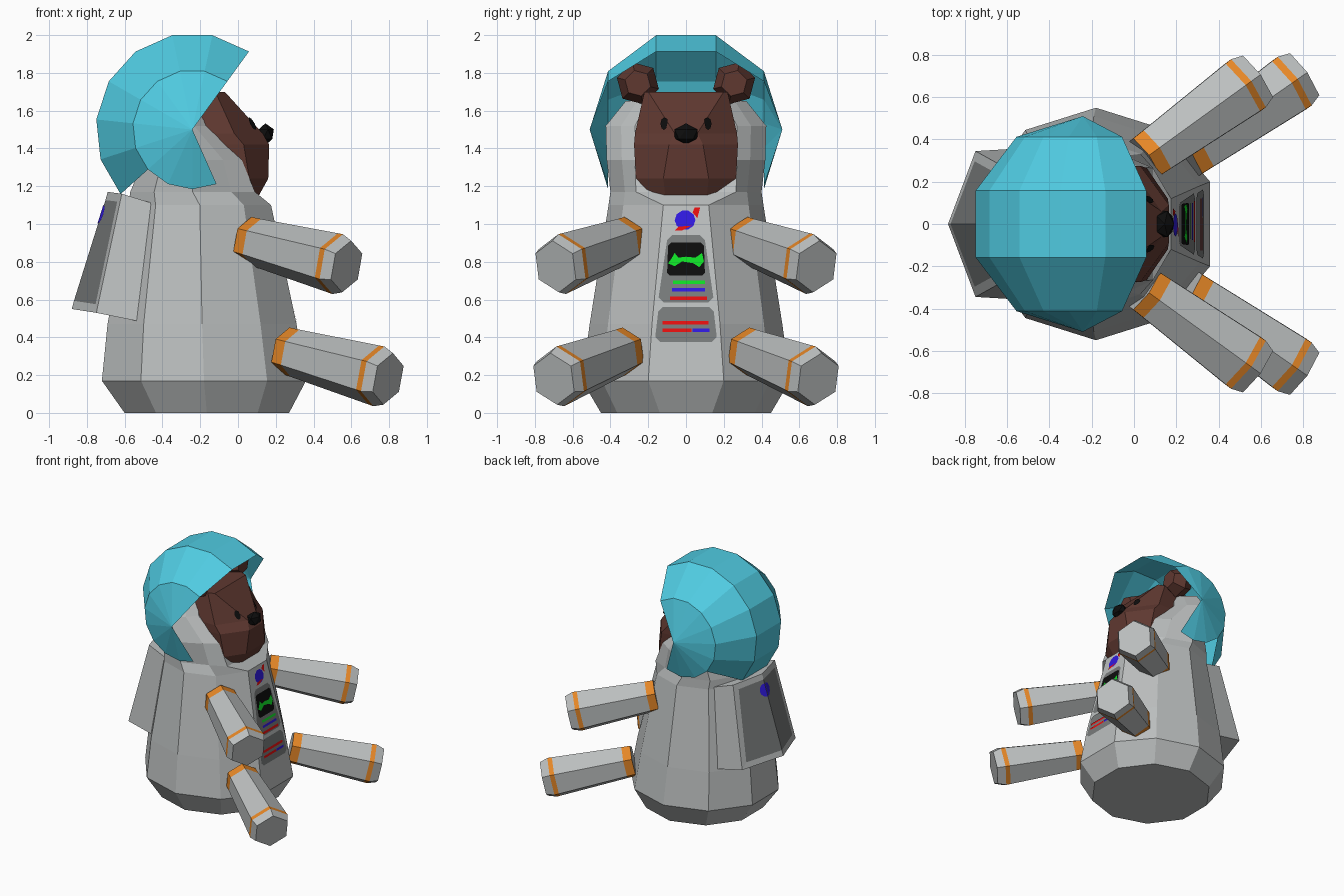
import bpy, bmesh, math
from mathutils import Vector
from mathutils.bvhtree import BVHTree

if "Cube" in bpy.data.objects:
    bpy.data.objects.remove(bpy.data.objects["Cube"])


def mat(name, r, g, b):
    m = bpy.data.materials.new(name)
    m.diffuse_color = (r, g, b, 1)
    m.use_nodes = True
    m.node_tree.nodes["Principled BSDF"].inputs["Base Color"].default_value = m.diffuse_color
    return m


SUIT = mat("suit grey", .50, .52, .52)
GLASS = mat("visor cyan", .08, .60, .76)
FUR = mat("fur brown", .115, .04, .03)
ORANGE = mat("trim orange", .78, .24, .02)
PANEL = mat("panel grey", .19, .20, .20)
BLACK = mat("black", .004, .004, .004)
GREEN = mat("green", .005, .75, .02)
BLUE = mat("blue", .03, .01, .75)
RED = mat("red", .8, .005, .005)


def finish(bm, name, *mats):
    """Turn a bmesh into a named object and return a tree for projecting details on it."""
    tree = BVHTree.FromBMesh(bm)
    me = bpy.data.meshes.new(name)
    bm.to_mesh(me)
    bm.free()
    for m in mats:
        me.materials.append(m)
    bpy.context.collection.objects.link(bpy.data.objects.new(name, me))
    return tree


def loft(rings, seg_mats=None):
    """Skin closed rings of equal count, cap both ends."""
    bm = bmesh.new()
    vs = [[bm.verts.new(p) for p in r] for r in rings]
    n = len(rings[0])
    for i in range(len(vs) - 1):
        for k in range(n):
            j = (k + 1) % n
            f = bm.faces.new((vs[i][k], vs[i][j], vs[i + 1][j], vs[i + 1][k]))
            f.material_index = seg_mats[i] if seg_mats else 0
    bm.faces.new(vs[0][::-1])
    bm.faces.new(vs[-1])
    bmesh.ops.recalc_face_normals(bm, faces=bm.faces)
    return bm


def mirrored(half, z):
    """Ring at height z from the +y half outline, front to back."""
    return [(x, y, z) for x, y in half] + [(x, -y, z) for x, y in reversed(half)]


def suit_ring(z, front, back, ry, yf=None):
    """Ten-sided ring with flat front and back."""
    cx, rx = (front + back) / 2, (front - back) / 1.9
    half = [(cx + rx * math.cos(math.radians(a)), ry * math.sin(math.radians(a)))
            for a in (18, 54, 90, 126, 162)]
    if yf:
        half[0] = (front, yf)
    return mirrored(half, z)


def plate(name, tree, pts, m, lift, side=1):
    """Thin painted detail: (y, z) outline projected along x onto a surface."""
    bm = bmesh.new()
    vs = []
    for y, z in pts:
        hit, nor, _, _ = tree.ray_cast(Vector((2 * side, y, z)), Vector((-side, 0, 0)))
        vs.append(bm.verts.new(hit + nor * lift))
    f = bm.faces.new(vs)
    f.normal_update()
    if f.normal.x * side < 0:
        f.normal_flip()
    finish(bm, name, m)


def oval(y, z, ry, rz, n=10, a0=0, a1=360):
    steps = n if a1 - a0 == 360 else n - 1
    return [(y + ry * math.cos(math.radians(a0 + (a1 - a0) * i / steps)),
             z + rz * math.sin(math.radians(a0 + (a1 - a0) * i / steps))) for i in range(n)]


def bar(y0, y1, z, h=.009):
    return [(y0, z - h), (y1, z - h), (y1, z + h), (y0, z + h)]


def rounded(w0, w1, z0, z1, c=.025):
    """Trapezoid with clipped corners."""
    return [(-w0 + c, z0), (w0 - c, z0), (w0, z0 + c), (w1, z1 - c),
            (w1 - c, z1), (-w1 + c, z1), (-w1, z1 - c), (-w0, z0 + c)]


# Suit body and hood
body = finish(loft([
    suit_ring(0, .27, -.60, .45),
    suit_ring(.17, .36, -.72, .55, .20),
    suit_ring(.47, .31, -.69, .51, .18),
    suit_ring(1.10, .175, -.58, .41, .12),
    suit_ring(1.17, .09, -.57, .40, .265),
    suit_ring(1.34, .02, -.50, .42, .27),
    suit_ring(1.52, -.17, -.50, .425, .27),
    suit_ring(1.65, -.22, -.48, .32, .20)]), "suit_body", SUIT)

# Head: front corner, side corner and back corner per level
head = finish(loft([mirrored(h, z) for z, h in (
    (1.15, [(.11, .11), (.04, .26), (-.40, .25)]),
    (1.24, [(.16, .12), (.06, .265), (-.42, .26)]),
    (1.42, [(.165, .09), (.03, .275), (-.42, .27)]),
    (1.48, [(.13, .06), (-.02, .27), (-.42, .27)]),
    (1.70, [(-.07, .20), (-.12, .22), (-.40, .20)]))]), "head", FUR)

# Ears
for s, side in ((1, "left"), (-1, "right")):
    rings = []
    for x, r in ((-.30, .07), (-.22, .115), (-.13, .07)):
        rings.append([(x, s * .255 + r * math.cos(math.radians(60 * k + 15 * s)),
                       1.745 + r * math.sin(math.radians(60 * k + 15 * s))) for k in range(6)])
    finish(loft(rings), side + "_ear", FUR)
    # Eyes
    plate(side + "_eye", head, oval(s * .112, 1.528, .018, .033, 8), BLACK, .008)

# Nose
bm = bmesh.new()
bmesh.ops.create_icosphere(bm, subdivisions=1, radius=1)
for v in bm.verts:
    v.co = Vector((.145 + .05 * v.co.x, .072 * v.co.y, 1.475 + .058 * v.co.z))
finish(bm, "nose", BLACK)

# Helmet: sphere with its axis along y; bands end early, side caps reach further down
bm = bmesh.new()
cache = {}


def hv(lat, ang):
    key = (lat, ang if abs(lat) < 90 else 0)
    if key not in cache:
        r = .537 * math.cos(math.radians(lat))
        cache[key] = bm.verts.new((-.242 + r * math.cos(math.radians(ang)),
                                   .51 * math.sin(math.radians(lat)),
                                   1.5 + r * math.sin(math.radians(ang))))
    return cache[key]


for a in range(54, 294, 24):
    b = a + 24
    for s in (1, -1):
        bm.faces.new([hv(s * 54, a), hv(s * 54, b), hv(s * 90, 0)][::s])
        if b <= 222:
            bm.faces.new([hv(s * 18, a), hv(s * 18, b), hv(s * 54, b), hv(s * 54, a)][::s])
    if b <= 222:
        bm.faces.new([hv(-18, a), hv(-18, b), hv(18, b), hv(18, a)])
bmesh.ops.recalc_face_normals(bm, faces=bm.faces)
if sum(f.normal.dot(f.calc_center_median() - Vector((-.242, 0, 1.5))) for f in bm.faces) < 0:
    bmesh.ops.reverse_faces(bm, faces=bm.faces)
finish(bm, "helmet", GLASS)

# Backpack with a ridge down the middle and an inset dark back panel
low = [(-.50, .36, .48), (-.75, .345, .53), (-.88, 0, .55), (-.75, -.345, .53), (-.50, -.36, .48)]
top = [(-.42, .30, 1.10), (-.615, .27, 1.16), (-.69, 0, 1.17), (-.615, -.27, 1.16), (-.42, -.30, 1.10)]
bm = loft([low, top])
bm.normal_update()
back = [f for f in bm.faces if f.normal.x < -.5 and abs(f.normal.z) < .6]
bmesh.ops.inset_region(bm, faces=back, thickness=.045, use_even_offset=True)
for f in back:
    f.material_index = 1
pack = finish(bm, "backpack", SUIT, PANEL)
for s in (1, -1):
    plate("backpack_badge", pack, oval(s * .002, 1.05, s * .055, .05, 7, -90, 90), BLUE, .004, -1)

# Arms and legs: six-sided, flaring, with an orange cuff at each end
for name, a, b in (("arm", (.05, .31, .915), (.575, .69, .775)),
                   ("leg", (.25, .32, .33), (.795, .70, .18))):
    for s, side in ((1, "left"), (-1, "right")):
        p, q = Vector((a[0], s * a[1], a[2])), Vector((b[0], s * b[1], b[2]))
        d = (q - p).normalized()
        u = d.cross(Vector((0, 0, 1))).normalized()
        w = u.cross(d)
        rings = [[p.lerp(q, t) + r * (math.sin(k * math.pi / 3) * u + math.cos(k * math.pi / 3) * w)
                  for k in range(6)]
                 for t, r in ((0, .125), (.095, .128), (.86, .16), (.91, .162), (1, .14))]
        finish(loft(rings, [1, 0, 1, 0]), side + "_" + name, SUIT, ORANGE)

# Chest details
plate("chest_badge", body, oval(-.005, 1.02, .055, .052), BLUE, .004)
plate("badge_stripe_upper", body, [(.035, 1.06), (.06, 1.03), (.075, 1.085), (.045, 1.085)], RED, .006)
plate("badge_stripe_lower", body, [(-.06, .965), (-.02, .965), (.03, .99), (-.04, .985)], RED, .006)
plate("control_panel", body, rounded(.145, .10, .585, .94), PANEL, .003)
plate("screen", body, rounded(.10, .095, .725, .90, .015), BLACK, .006)
plate("screen_trace", body, [(-.095, .79), (-.06, .775), (-.02, .80), (.04, .79), (.07, .77), (.095, .80),
                             (.085, .845), (.05, .82), (0, .825), (-.04, .82), (-.06, .845), (-.08, .81)],
      GREEN, .009)
plate("green_bar", body, bar(-.07, .10, .69), GREEN, .006)
plate("blue_bar", body, bar(-.075, .10, .65), BLUE, .006)
plate("red_bar", body, bar(-.085, .11, .605), RED, .006)
plate("belt_panel", body, rounded(.163, .147, .375, .56), PANEL, .005)
plate("belt_red_bar", body, bar(-.125, .12, .475), RED, .009)
plate("belt_lower_red_bar", body, bar(-.125, .03, .435), RED, .009)
plate("belt_blue_bar", body, bar(.035, .125, .435), BLUE, .009)
